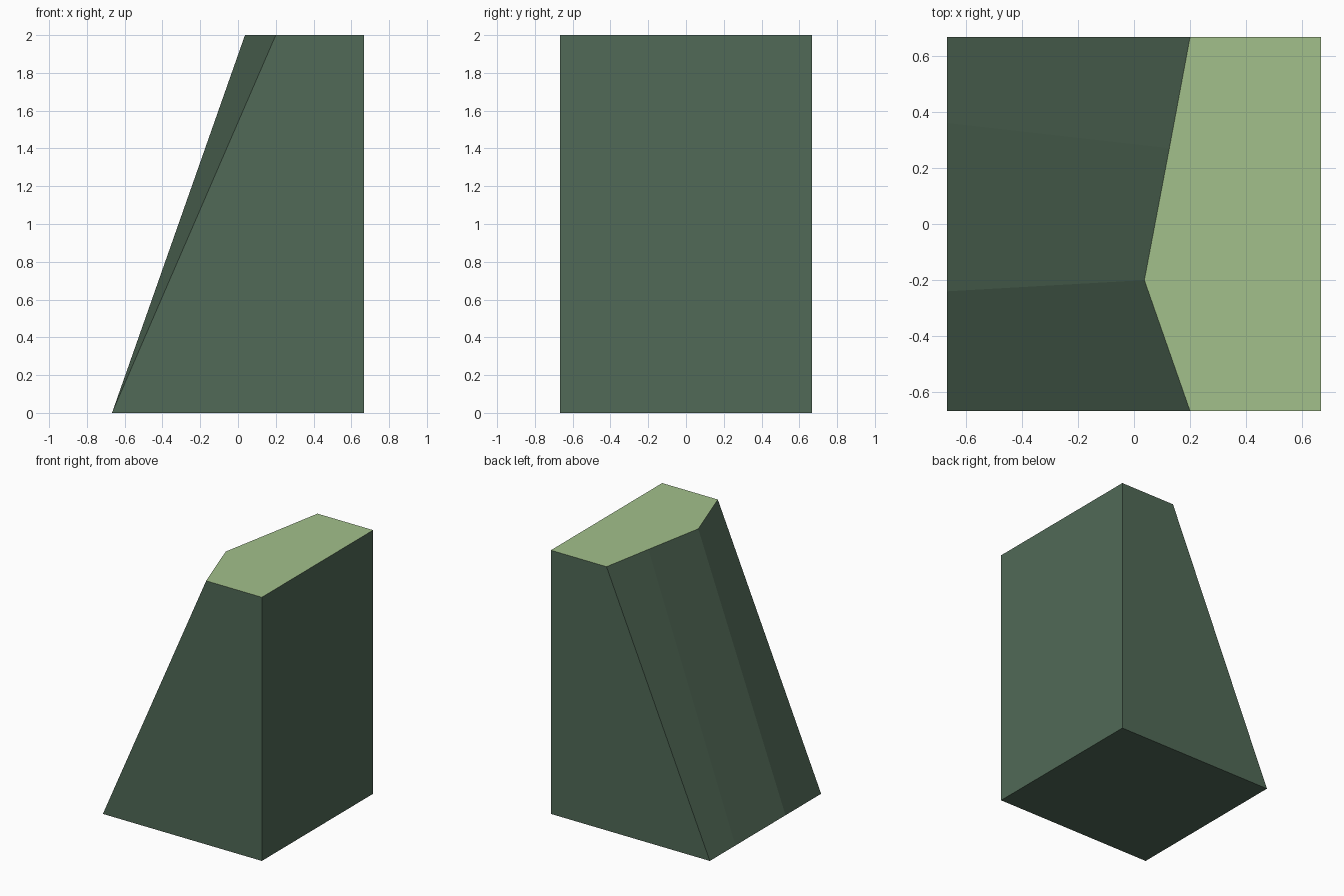
import bpy
import bmesh

default = bpy.data.objects.get("Cube")
if default:
    bpy.data.objects.remove(default, do_unlink=True)


def material(name, color):
    mat = bpy.data.materials.new(name)
    mat.use_nodes = True
    mat.diffuse_color = color
    mat.node_tree.nodes["Principled BSDF"].inputs["Base Color"].default_value = color
    return mat


HALF = 0.667
HEIGHT = 2.0

# Outlines run from the front corner to the back corner of the sloping side
base_edge = [(-HALF, -HALF), (-HALF, -0.24), (-HALF, 0.36), (-HALF, HALF)]
top_edge = [(0.2, -HALF), (0.037, -0.2), (0.126, 0.27), (0.2, HALF)]
wall = [(HALF, HALF), (HALF, -HALF)]

# Wedge body lofted between the square base and the narrower top
bm = bmesh.new()
bottom = [bm.verts.new((x, y, 0)) for x, y in base_edge + wall]
top = [bm.verts.new((x, y, HEIGHT)) for x, y in top_edge + wall]
count = len(bottom)
for i in range(count):
    j = (i + 1) % count
    bm.faces.new((bottom[i], bottom[j], top[j], top[i]))
bm.faces.new(bottom)
bm.faces.new(top)
bmesh.ops.recalc_face_normals(bm, faces=bm.faces)

# Light green on the upward flat face, dark green elsewhere
for face in bm.faces:
    face.material_index = 1 if face.normal.z > 0.9 else 0

mesh = bpy.data.meshes.new("cliff_block")
bm.to_mesh(mesh)
bm.free()
mesh.materials.append(material("dark green", (0.082, 0.142, 0.095, 1)))
mesh.materials.append(material("light green", (0.36, 0.53, 0.26, 1)))
block = bpy.data.objects.new("cliff_block", mesh)
bpy.context.collection.objects.link(block)
